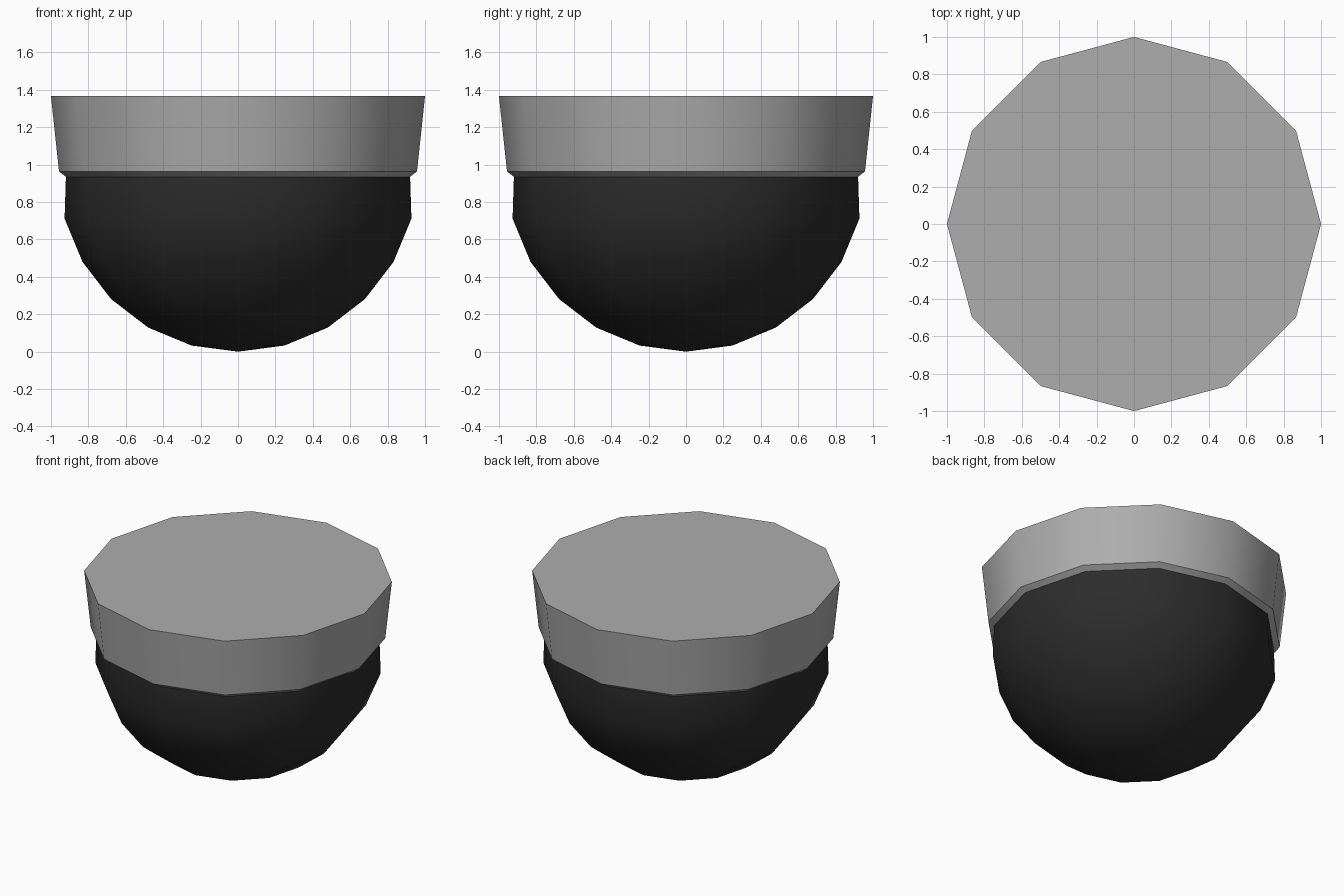
import bpy, bmesh, math

if "Cube" in bpy.data.objects:
    bpy.data.objects.remove(bpy.data.objects["Cube"])

SIDES = 12

def material(name, v):
    m = bpy.data.materials.new(name)
    m.diffuse_color = (v, v, v, 1)
    m.use_nodes = True
    m.node_tree.nodes["Principled BSDF"].inputs["Base Color"].default_value = m.diffuse_color
    return m

def lathe(name, profile, mat):
    """Revolve (radius, z) points from bottom to top; zero radius gives a pole."""
    bm = bmesh.new()
    rings = []
    for r, z in profile:
        n = 1 if r == 0 else SIDES
        rings.append([bm.verts.new((r * math.cos(2 * math.pi * i / SIDES),
                                    r * math.sin(2 * math.pi * i / SIDES), z))
                      for i in range(n)])
    for a, b in zip(rings, rings[1:]):
        for i in range(SIDES):
            j = (i + 1) % SIDES
            if len(a) == 1:
                bm.faces.new((a[0], b[j], b[i]))
            else:
                bm.faces.new((a[i], a[j], b[j], b[i]))
    # flat caps on open ends
    if len(rings[0]) > 1:
        bm.faces.new(rings[0][::-1])
    bm.faces.new(rings[-1])
    me = bpy.data.meshes.new(name)
    bm.to_mesh(me)
    bm.free()
    me.materials.append(mat)
    ob = bpy.data.objects.new(name, me)
    bpy.context.collection.objects.link(ob)
    bpy.ops.object.select_all(action='DESELECT')
    ob.select_set(True)
    bpy.context.view_layer.objects.active = ob
    bpy.ops.object.shade_smooth_by_angle(angle=math.radians(35))
    return ob

grey = material("light grey", 0.42)
black = material("near black", 0.025)

# dark hemispherical dome, rings every 15 degrees, straight at the rim
R = 0.96
dome = [(0, 0)] + [(R * math.sin(math.radians(a)), R - R * math.cos(math.radians(a)))
                   for a in range(15, 76, 15)]
dome.append((0.92, 0.94))
lathe("dome", dome, black)

# grey mounting collar with a chamfered lower edge
lathe("collar", [(0.92, 0.935), (0.957, 0.963), (1.0, 1.367)], grey)
